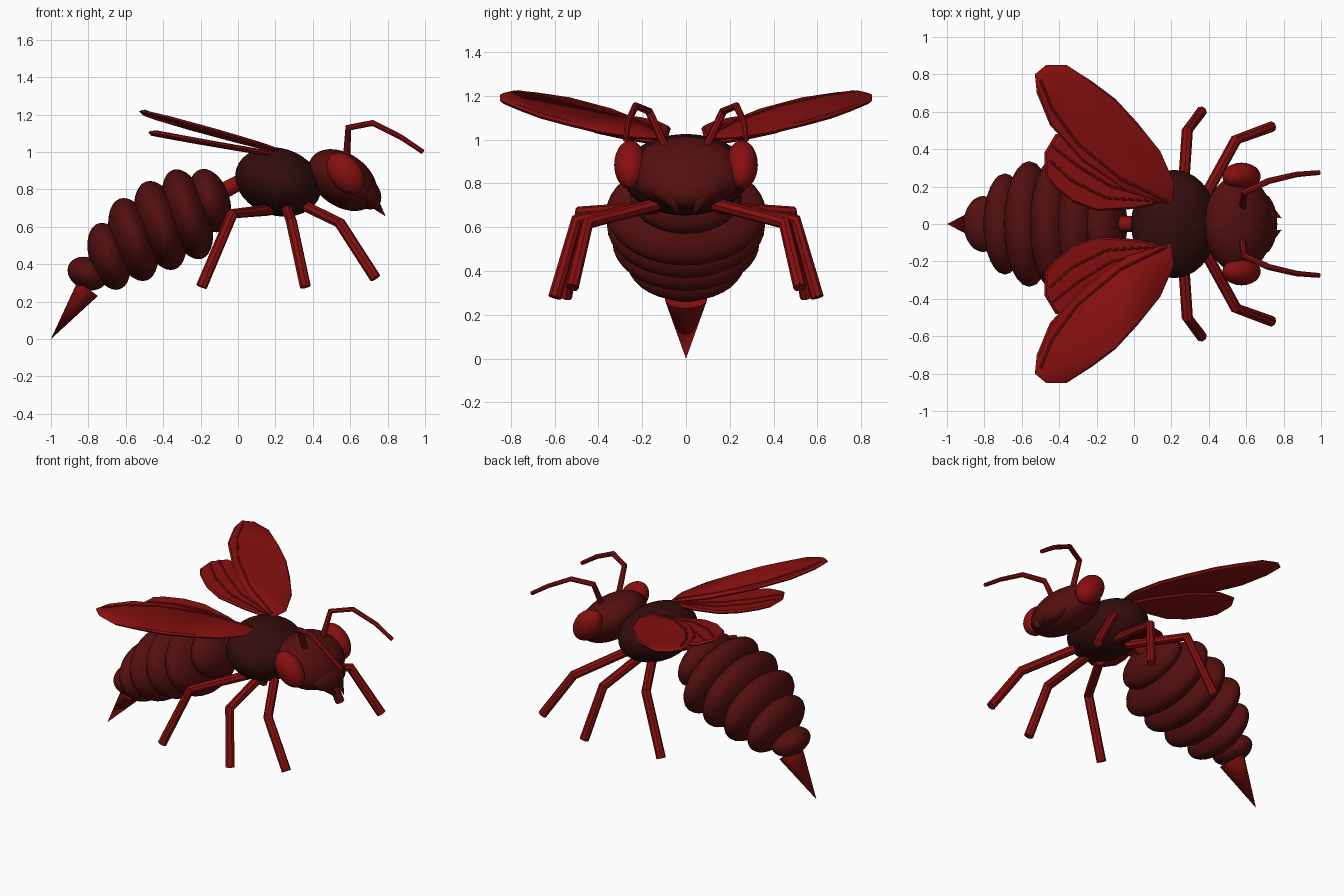
import bpy, bmesh
from math import radians
from mathutils import Vector, Matrix

if "Cube" in bpy.data.objects:
    bpy.data.objects.remove(bpy.data.objects["Cube"])


def material(name, color):
    m = bpy.data.materials.new(name)
    m.use_nodes = True
    m.diffuse_color = (*color, 1)
    bsdf = next(n for n in m.node_tree.nodes if n.type == 'BSDF_PRINCIPLED')
    bsdf.inputs["Base Color"].default_value = (*color, 1)
    return m


RED = material("bright red", (0.24, 0.005, 0.005))
MAROON = material("maroon", (0.09, 0.005, 0.005))
DARK = material("dark maroon", (0.033, 0.004, 0.004))
SIDES = (("left", 1), ("right", -1))


def smooth(ob, angle=40):
    bpy.ops.object.select_all(action='DESELECT')
    ob.select_set(True)
    bpy.context.view_layer.objects.active = ob
    bpy.ops.object.shade_smooth_by_angle(angle=radians(angle))


def make(name, bm, mat):
    bmesh.ops.recalc_face_normals(bm, faces=bm.faces)
    mesh = bpy.data.meshes.new(name)
    bm.to_mesh(mesh)
    bm.free()
    mesh.materials.append(mat)
    ob = bpy.data.objects.new(name, mesh)
    bpy.context.collection.objects.link(ob)
    smooth(ob)
    return ob


def ellipsoid(name, center, radii, pitch, mat):
    """Sphere scaled to radii, pitched about the sideways axis."""
    bm = bmesh.new()
    bmesh.ops.create_uvsphere(bm, u_segments=28, v_segments=18, radius=1)
    bm.transform(Matrix.Translation(center) @ Matrix.Rotation(radians(pitch), 4, 'Y')
                 @ Matrix.Diagonal((*radii, 1)))
    return make(name, bm, mat)


def cone(name, base, tip, r, mat, r_tip=0, widen=1):
    """Cone or tube from base to tip, widened sideways."""
    base, tip = Vector(base), Vector(tip)
    axis = tip - base
    bm = bmesh.new()
    bmesh.ops.create_cone(bm, cap_ends=True, segments=20, radius1=r, radius2=r_tip,
                          depth=axis.length)
    spin = axis.to_track_quat('Z', 'Y').to_matrix().to_4x4()
    bm.transform(spin)
    bm.transform(Matrix.Translation((base + tip) / 2) @ Matrix.Diagonal((1, widen, 1, 1)))
    return make(name, bm, mat)


def limb(name, points, radius, mat, taper=1):
    """Jointed tube through the points."""
    cu = bpy.data.curves.new(name, 'CURVE')
    cu.dimensions = '3D'
    cu.bevel_depth = radius
    cu.bevel_resolution = 2
    cu.use_fill_caps = True
    sp = cu.splines.new('POLY')
    sp.points.add(len(points) - 1)
    for i, (p, co) in enumerate(zip(sp.points, points)):
        p.co = (*co, 1)
        p.radius = 1 + (taper - 1) * i / (len(points) - 1)
    cu.materials.append(mat)
    ob = bpy.data.objects.new(name, cu)
    bpy.context.collection.objects.link(ob)
    bpy.ops.object.select_all(action='DESELECT')
    ob.select_set(True)
    bpy.context.view_layer.objects.active = ob
    bpy.ops.object.convert(target='MESH')
    smooth(bpy.context.object, 35)


def wing(name, outline, side, height, slope, rise, veins):
    """Thin tapered blade on a sloping plane, with raised veins."""
    def lift(x, y, dz=0):
        return (x, y * side, height - slope * x + rise * y + dz)
    bm = bmesh.new()
    n = len(outline)
    mid = sum((Vector(p) for p in outline), Vector((0, 0))) / n
    rings = []
    for scale, dz in ((0.95, 0.012), (1, 0), (0.95, -0.012)):
        rings.append([bm.verts.new(lift(*(mid + (Vector(p) - mid) * scale), dz)) for p in outline])
    for a, b in zip(rings, rings[1:]):
        for i in range(n):
            j = (i + 1) % n
            bm.faces.new((a[i], a[j], b[j], b[i]))
    bm.faces.new(rings[0])
    bm.faces.new(rings[-1])
    make(name, bm, RED)
    for k, path in enumerate(veins):
        limb(f"{name}_vein_{k + 1}", [lift(x, y, 0.01) for x, y in path], 0.008, RED)


# Body: thorax, waist and head
ellipsoid("thorax", (0.215, 0, 0.84), (0.235, 0.29, 0.18), 18, DARK)
cone("waist", (-0.12, 0, 0.77), (0.05, 0, 0.86), 0.045, RED, r_tip=0.04)
ellipsoid("head", (0.56, 0, 0.85), (0.205, 0.26, 0.14), 36, MAROON)
ellipsoid("snout", (0.675, 0, 0.79), (0.11, 0.17, 0.075), 50, MAROON)

# Abdomen: overlapping discs (x, z, half height, half thickness)
rings = [(-0.15, 0.74, 0.175, 0.105), (-0.27, 0.667, 0.25, 0.12), (-0.415, 0.607, 0.247, 0.125),
         (-0.56, 0.532, 0.23, 0.12), (-0.69, 0.442, 0.185, 0.105)]
for i, (x, z, r, t) in enumerate(rings):
    ellipsoid(f"abdomen_ring_{i + 1}", (x, 0, z), (t, r * 1.46, r), -18, MAROON)
ellipsoid("abdomen_tip", (-0.805, 0, 0.35), (0.11, 0.15, 0.085), 25, MAROON)
cone("stinger", (-0.803, 0, 0.27), (-1, 0, 0), 0.067, RED, widen=1.45)

# Wing outlines in plan, root first
fore = [(0.2, 0.1), (0.215, 0.22), (0.14, 0.39), (0.02, 0.54), (-0.1, 0.67), (-0.22, 0.76),
        (-0.36, 0.85), (-0.47, 0.85), (-0.53, 0.8), (-0.52, 0.7), (-0.45, 0.53),
        (-0.27, 0.33), (-0.03, 0.17)]
hind = [(0.2, 0.12), (0.1, 0.25), (-0.1, 0.42), (-0.3, 0.5), (-0.42, 0.48), (-0.48, 0.38),
        (-0.475, 0.26), (-0.43, 0.2), (-0.33, 0.12), (-0.2, 0.07), (0, 0.08)]
fore_veins = [[(0.18, 0.12), (-0.07, 0.24), (-0.3, 0.43), (-0.44, 0.62), (-0.5, 0.77)]]
hind_veins = [[(0.15, 0.12), (-0.15, 0.14), (-0.33, 0.23), (-0.45, 0.34)],
              [(0.15, 0.14), (-0.12, 0.2), (-0.3, 0.31), (-0.44, 0.42)]]

# Leg joints: hip, knee, foot
legs = {"front": [(0.37, 0.13, 0.705), (0.545, 0.45, 0.62), (0.735, 0.52, 0.325)],
        "middle": [(0.26, 0.13, 0.7), (0.285, 0.5, 0.63), (0.36, 0.6, 0.28)],
        "hind": [(0.17, 0.13, 0.69), (-0.03, 0.48, 0.67), (-0.195, 0.55, 0.28)]}
feeler = [(0.58, 0.09, 0.96), (0.59, 0.17, 1.13), (0.72, 0.23, 1.155),
          (0.87, 0.265, 1.08), (0.99, 0.275, 1.0)]

for label, s in SIDES:
    wing(f"{label}_fore_wing", fore, s, 1.05, 0.24, 0.05, fore_veins)
    wing(f"{label}_hind_wing", hind, s, 1.015, 0.17, 0.02, hind_veins)
    for part, pts in legs.items():
        limb(f"{label}_{part}_leg", [(x, y * s, z) for x, y, z in pts], 0.03, RED)
    limb(f"{label}_antenna", [(x, y * s, z) for x, y, z in feeler], 0.02, RED, 0.65)
    ellipsoid(f"{label}_eye", (0.575, 0.255 * s, 0.885), (0.125, 0.073, 0.085), 52, RED)
    cone(f"{label}_mandible", (0.7, 0.085 * s, 0.76), (0.79, 0.03 * s, 0.655), 0.042, MAROON)
